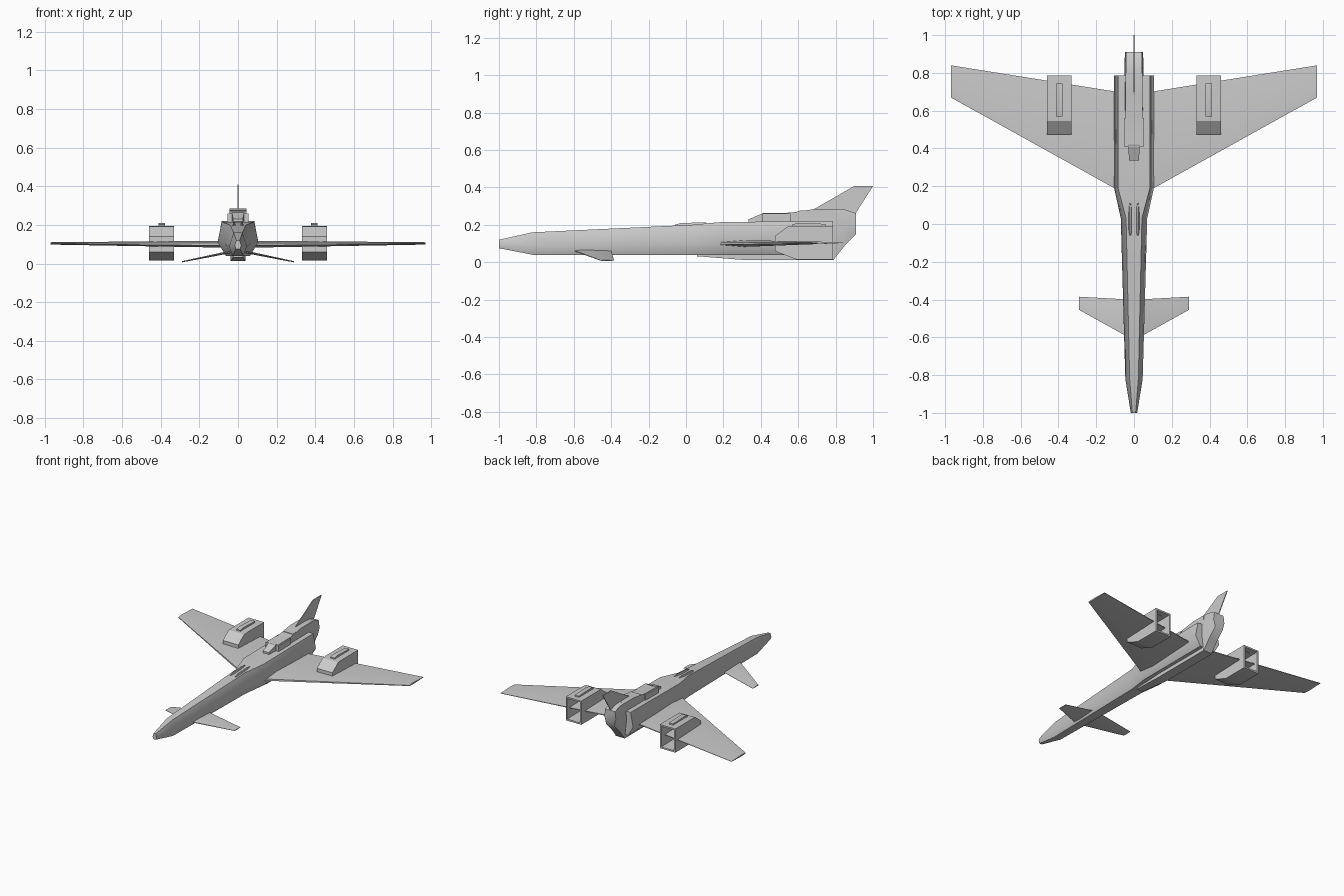
import bpy
import bmesh
import math

if "Cube" in bpy.data.objects:
    bpy.data.objects.remove(bpy.data.objects["Cube"], do_unlink=True)

grey = bpy.data.materials.new("light_grey")
grey.use_nodes = True
COLOUR = (0.6, 0.6, 0.6, 1)
grey.diffuse_color = COLOUR
grey.node_tree.nodes["Principled BSDF"].inputs["Base Color"].default_value = COLOUR


def finish(name, bm, angle=35):
    bmesh.ops.recalc_face_normals(bm, faces=bm.faces)
    mesh = bpy.data.meshes.new(name)
    bm.to_mesh(mesh)
    bm.free()
    mesh.materials.append(grey)
    mesh.shade_smooth()
    mesh.set_sharp_from_angle(angle=math.radians(angle))
    obj = bpy.data.objects.new(name, mesh)
    bpy.context.collection.objects.link(obj)
    return obj


def loft(name, rings, angle=35):
    """Skin a list of equal-length point rings and cap both ends."""
    bm = bmesh.new()
    loops = [[bm.verts.new(p) for p in ring] for ring in rings]
    n = len(loops[0])
    for a, b in zip(loops, loops[1:]):
        for i in range(n):
            j = (i + 1) % n
            bm.faces.new((a[i], a[j], b[j], b[i]))
    bm.faces.new(loops[0])
    bm.faces.new(loops[-1])
    return finish(name, bm, angle)


def section(y, half, low, high, top=0.8, bottom=0.6, waist=0.4, x=0):
    """Six-sided body section: flat top, wide waist, narrower belly."""
    mid = low + (high - low) * waist
    pts = [(half * top, high), (half, mid), (half * bottom, low)]
    pts += [(-px, pz) for px, pz in reversed(pts)]
    return [(x + px, y, pz) for px, pz in pts]


def box_body(name, stations, x=0):
    return loft(name, [section(y, h, lo, hi, 1, 1, 0.5, x) for y, h, lo, hi in stations], 30)


def wing(name, stations, side):
    """Thin tapered wing; each station is x, leading y, trailing y, z, half thickness."""
    rings = []
    for x, lead, trail, z, t in stations:
        crest = lead + (trail - lead) * 0.25
        rings.append([(side * x, lead, z - t * 0.4), (side * x, lead, z + t * 0.4),
                      (side * x, crest, z + t), (side * x, trail, z + t * 0.2),
                      (side * x, trail, z - t * 0.2), (side * x, crest, z - t)])
    return loft(name, rings)


# Long fuselage, widening at the wing roots
loft("fuselage", [
    section(-1.0, 0.017, 0.075, 0.12, 0.5),
    section(-0.82, 0.046, 0.04, 0.16, 0.5),
    section(0.03, 0.07, 0.04, 0.2, 0.6),
    section(0.19, 0.105, 0.04, 0.215),
    section(0.785, 0.105, 0.04, 0.22)], 50)

# Belly fairing
box_body("belly_fairing", [(0.06, 0.025, 0.032, 0.06), (0.3, 0.038, 0.013, 0.06),
                           (0.79, 0.038, 0.012, 0.06)])

# Tail engine body, its spine and the intake on top
loft("tail_engine", [
    section(0.6, 0.05, 0.06, 0.275, 0.85, 0.7, 0.5),
    section(0.79, 0.05, 0.015, 0.285, 0.85, 0.7, 0.5),
    section(0.85, 0.05, 0.09, 0.282, 0.85, 0.7, 0.5),
    section(0.91, 0.048, 0.15, 0.262, 0.85, 0.7, 0.5)], 50)
box_body("dorsal_spine", [(0.41, 0.045, 0.2, 0.262), (0.56, 0.045, 0.2, 0.265),
                          (0.69, 0.045, 0.2, 0.285), (0.8, 0.045, 0.2, 0.285)])
box_body("intake_ramp", [(0.335, 0.025, 0.2, 0.23), (0.42, 0.032, 0.2, 0.265)])
for side in (-1, 1):
    box_body("intake_cheek", [(0.41, 0.012, 0.2, 0.26), (0.56, 0.012, 0.2, 0.26)], side * 0.042)

# Swept tail fin
fin = [(0.66, 0.27), (0.9, 0.408), (1.0, 0.408), (0.9, 0.25)]
loft("tail_fin", [[(x, y, z) for y, z in fin] for x in (-0.003, 0.003)])

# Square engine pod: solid tapered nose, open at the back
def pod(x):
    rings = [(0.475, 0.065, 0.06, 0.14), (0.545, 0.065, 0.032, 0.192),
             (0.59, 0.065, 0.015, 0.195), (0.785, 0.065, 0.015, 0.195),
             (0.785, 0.053, 0.027, 0.183), (0.62, 0.053, 0.03, 0.18)]
    loft("engine_pod", [[(x + sx * h, y, z) for sx, z in
                         ((-1, lo), (1, lo), (1, hi), (-1, hi))]
                        for y, h, lo, hi in rings], 30)
    box_body("pod_scoop", [(0.57, 0.017, 0.18, 0.203), (0.6, 0.017, 0.18, 0.21),
                           (0.745, 0.017, 0.18, 0.205)], x)


# Mirrored wings, foreplanes, pods and spine blisters
for side, label in ((1, "left"), (-1, "right")):
    wing(label + "_wing", [(0.06, 0.165, 0.695, 0.1, 0.018),
                           (0.97, 0.67, 0.84, 0.104, 0.006)], side)
    wing(label + "_foreplane", [(0.02, -0.605, -0.4, 0.064, 0.007),
                                (0.29, -0.455, -0.385, 0.009, 0.003)], side)
    pod(side * 0.395)
    loft(label + "_blister", [section(y, h, 0.18, top, 0.5, 1, 0.7, side * 0.02)
                              for y, h, top in ((-0.06, 0.004, 0.2), (-0.03, 0.008, 0.209),
                                                (0.08, 0.008, 0.213), (0.11, 0.004, 0.211))], 60)
